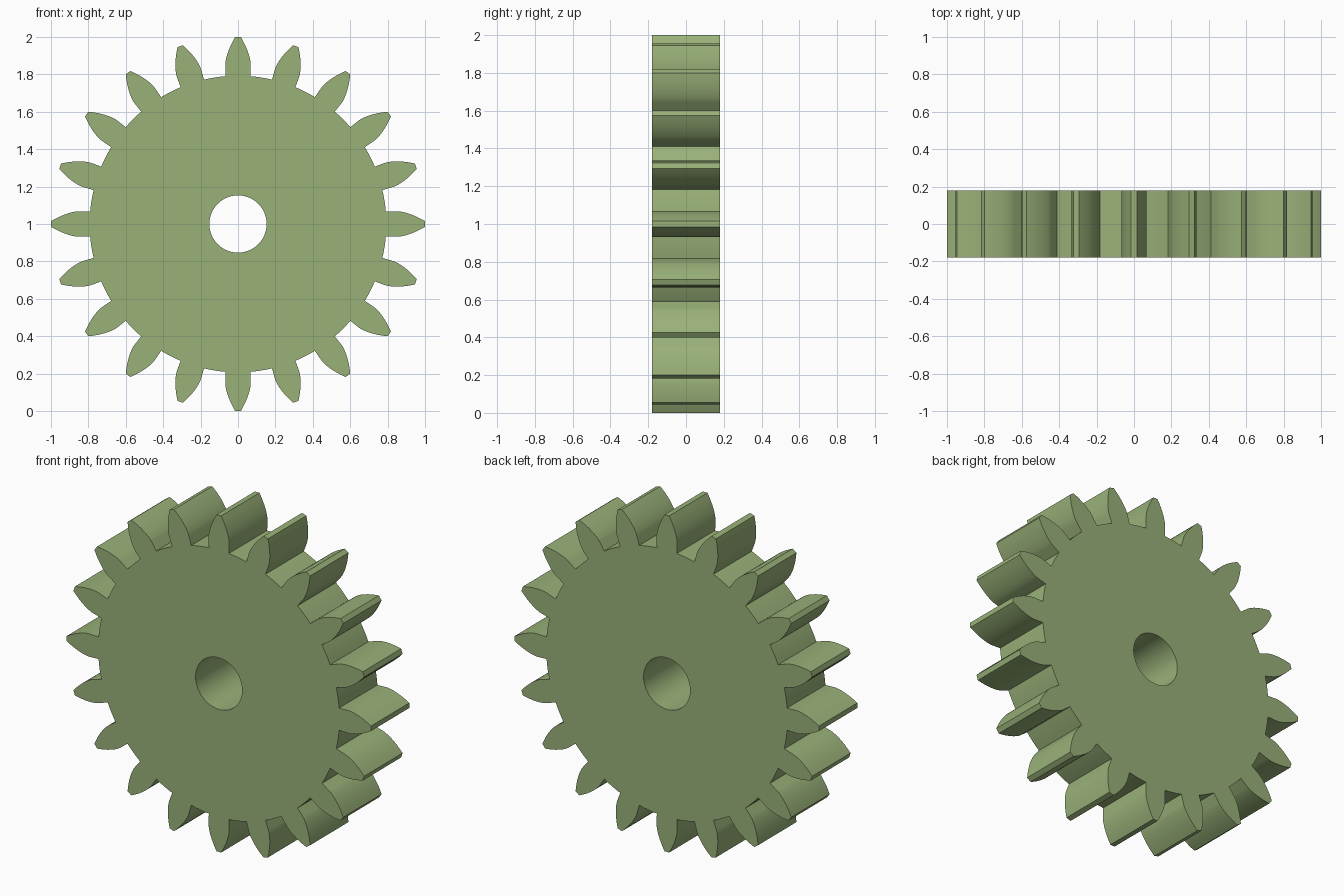
import bpy, bmesh
from math import sin, cos, tan, acos, pi, radians

if "Cube" in bpy.data.objects:
    bpy.data.objects.remove(bpy.data.objects["Cube"])

TEETH = 20
R_TIP, R_ROOT, R_BASE, R_BORE = 1.0, 0.793, 0.85, 0.153
HALF_ROOT, HALF_BASE = 0.083, 0.080   # half tooth angles (radians)
HALF_DEPTH = 0.18
STEPS = 10

# Right flank: root point, then an involute from base circle to tip
flank = [(R_ROOT, HALF_ROOT)]
for i in range(STEPS + 1):
    r = R_BASE + (R_TIP - R_BASE) * (i / STEPS) ** 1.5
    a = acos(R_BASE / r)
    flank.append((r, HALF_BASE - (tan(a) - a)))
tooth = [(r, -t) for r, t in flank] + [(R_TIP, 0)] + flank[::-1]

bm = bmesh.new()


def vert(r, t):
    return bm.verts.new((r * sin(t), -HALF_DEPTH, 1 + r * cos(t)))


# Tooth faces, collecting the ring of root circle points
pitch = 2 * pi / TEETH
ring = []
for k in range(TEETH):
    c = k * pitch
    pts = [vert(r, c + t) for r, t in tooth]
    base = [vert(R_ROOT, c + HALF_ROOT * s / 2) for s in (1, 0, -1)]
    bm.faces.new(pts + base)
    ring += [(pts[0], c - HALF_ROOT), (base[2], c - HALF_ROOT / 2), (base[1], c),
             (base[0], c + HALF_ROOT / 2), (pts[-1], c + HALF_ROOT)]
    gap = pitch - 2 * HALF_ROOT
    for i in (1, 2, 3):
        t = c + HALF_ROOT + gap * i / 4
        ring.append((vert(R_ROOT, t), t))

# Disc between the root circle and the bore
bore = [vert(R_BORE, t) for _, t in ring]
n = len(ring)
for i in range(n):
    j = (i + 1) % n
    bm.faces.new((ring[i][0], ring[j][0], bore[j], bore[i]))

# Thickness
ext = bmesh.ops.extrude_face_region(bm, geom=bm.faces[:], use_keep_orig=True)
bmesh.ops.translate(bm, vec=(0, 2 * HALF_DEPTH, 0),
                    verts=[v for v in ext["geom"] if isinstance(v, bmesh.types.BMVert)])
bmesh.ops.recalc_face_normals(bm, faces=bm.faces[:])

mesh = bpy.data.meshes.new("spur_gear")
bm.to_mesh(mesh)
bm.free()
gear = bpy.data.objects.new("spur_gear", mesh)
bpy.context.collection.objects.link(gear)

mat = bpy.data.materials.new("green")
mat.diffuse_color = (0.32, 0.44, 0.19, 1)
mat.use_nodes = True
mat.node_tree.nodes["Principled BSDF"].inputs["Base Color"].default_value = mat.diffuse_color
mesh.materials.append(mat)

bpy.context.view_layer.objects.active = gear
gear.select_set(True)
bpy.ops.object.shade_smooth_by_angle(angle=radians(25))
